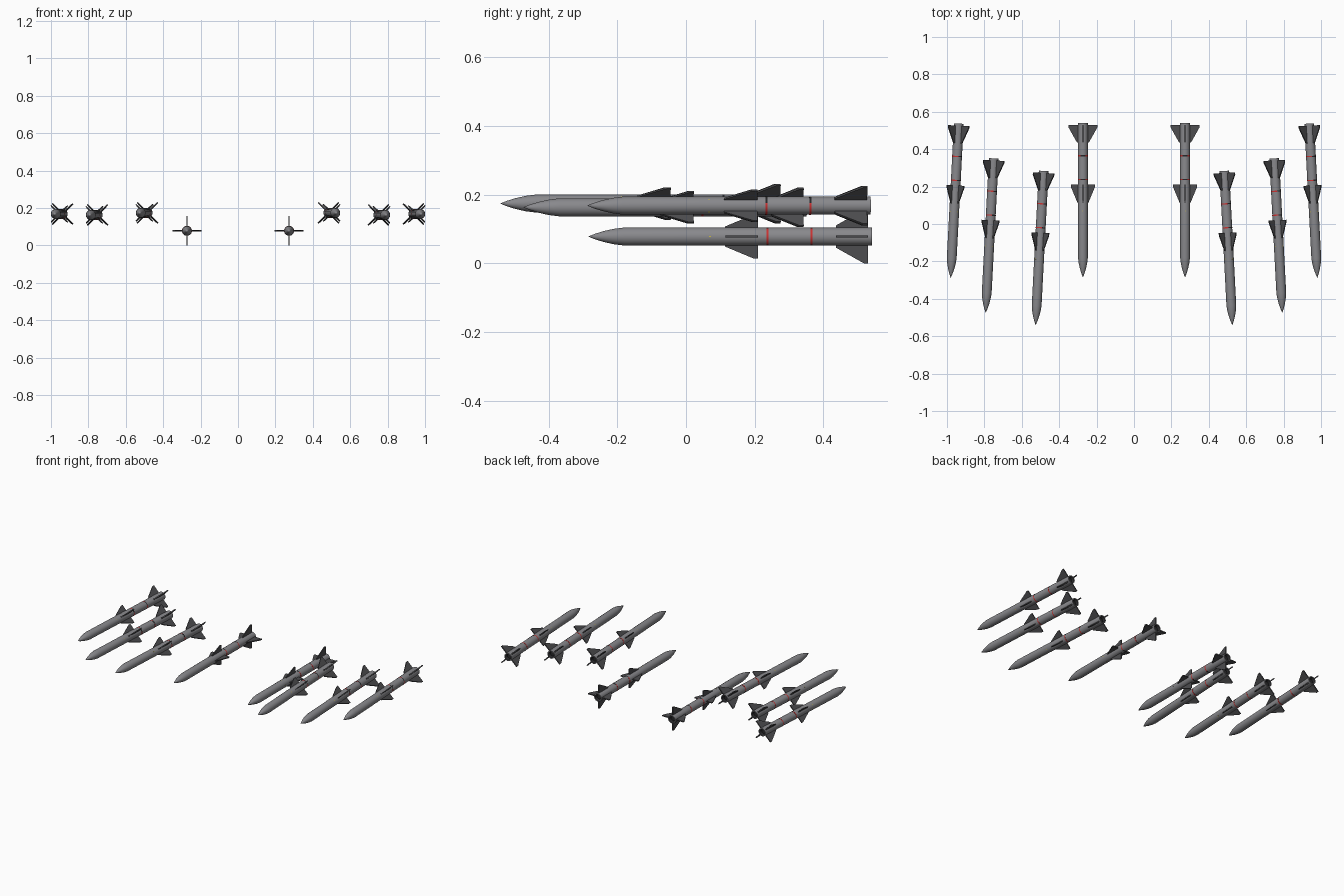
import bpy, bmesh, math
from mathutils import Matrix, Vector

if "Cube" in bpy.data.objects:
    bpy.data.objects.remove(bpy.data.objects["Cube"])


def material(name, rgb):
    m = bpy.data.materials.new(name)
    m.diffuse_color = (*rgb, 1)
    m.use_nodes = True
    m.node_tree.nodes["Principled BSDF"].inputs["Base Color"].default_value = m.diffuse_color
    return m


GREY = material("body grey", (0.25, 0.25, 0.265))
DARK = material("fin dark grey", (0.075, 0.075, 0.08))
BLACK = material("near black", (0.02, 0.02, 0.022))
RED = material("stripe red", (0.6, 0.03, 0.03))
YELLOW = material("mark yellow", (0.6, 0.5, 0.06))

R = 0.0262       # body radius
LENGTH = 0.826   # nose tip to tail
SIDES = 24


def finish(name, bm, mats, mat):
    bmesh.ops.recalc_face_normals(bm, faces=bm.faces)
    me = bpy.data.meshes.new(name)
    bm.transform(mat)
    bm.to_mesh(me)
    bm.free()
    ob = bpy.data.objects.new(name, me)
    bpy.context.collection.objects.link(ob)
    for m in mats:
        me.materials.append(m)
    return ob


def smooth(ob):
    bpy.ops.object.select_all(action='DESELECT')
    ob.select_set(True)
    bpy.context.view_layer.objects.active = ob
    bpy.ops.object.shade_smooth_by_angle(angle=math.radians(35))


def lathe(bm, profile):
    """Spin (distance, radius) points around the local y axis."""
    vs = [bm.verts.new((r, d, 0)) for d, r in profile]
    es = [bm.edges.new(p) for p in zip(vs, vs[1:])]
    bmesh.ops.spin(bm, geom=vs + es, cent=(0, 0, 0), axis=(0, 1, 0),
                   angle=math.tau, steps=SIDES)
    bmesh.ops.remove_doubles(bm, verts=bm.verts, dist=1e-5)


def add_fins(bm, outline, thick):
    """Four flat fins at right angles; outline is (distance, radius)."""
    for k in range(4):
        rot = Matrix.Rotation(k * math.pi / 2, 4, 'Y')
        a = [bm.verts.new(rot @ Vector((r, d, -thick / 2))) for d, r in outline]
        b = [bm.verts.new(rot @ Vector((r, d, thick / 2))) for d, r in outline]
        bm.faces.new(a)
        bm.faces.new(b[::-1])
        n = len(a)
        for i in range(n):
            j = (i + 1) % n
            bm.faces.new((a[i], b[i], b[j], a[j]))


def missile(tag, nose, yaw, roll):
    mat = (Matrix.Translation(nose) @ Matrix.Rotation(yaw, 4, 'Z')
           @ Matrix.Rotation(roll, 4, 'Y'))

    # body with pointed nose and recessed dark nozzle
    bm = bmesh.new()
    lathe(bm, [(0, 0), (0.02, 0.008), (0.045, 0.0158), (0.075, 0.0225), (0.105, R),
               (0.4, R), (LENGTH, R), (LENGTH, 0.02), (LENGTH - 0.015, 0.014),
               (LENGTH - 0.015, 0)])
    for f in bm.faces:
        c = f.calc_center_median()
        f.material_index = int(c.y > LENGTH - 0.02 and c.xz.length < 0.022)
    smooth(finish("body_" + tag, bm, [GREY, BLACK], mat))

    # mid and tail fins
    bm = bmesh.new()
    root = 0.018
    add_fins(bm, [(0.398, root), (0.398, 0.029), (0.482, 0.064),
                  (0.495, 0.064), (0.495, root)], 0.006)
    add_fins(bm, [(0.721, root), (0.721, 0.032), (0.735, 0.04), (0.803, 0.078),
                  (0.815, 0.078), (0.815, root)], 0.007)
    finish("fins_" + tag, bm, [DARK], mat)

    # thin painted bands, red on the diagonals and sides, dark elsewhere
    bm = bmesh.new()
    for d in (0.522, 0.65):
        lathe(bm, [(d - 0.003, R - 0.001), (d - 0.003, R + 0.0006),
                   (d + 0.003, R + 0.0006), (d + 0.003, R - 0.001)])
    for f in bm.faces:
        c = f.calc_center_median()
        f.material_index = int(abs(c.z) > 1.8 * abs(c.x))
    smooth(finish("bands_" + tag, bm, [RED, BLACK], mat))

    # small yellow marks round the body
    bm = bmesh.new()
    for k in range(4):
        bmesh.ops.create_cube(bm, size=1, matrix=Matrix.Rotation(k * math.pi / 2, 4, 'Y')
                              @ Matrix.Translation((R - 0.0005, 0.355, 0))
                              @ Matrix.Diagonal((0.002, 0.006, 0.003, 1)))
    finish("marks_" + tag, bm, [YELLOW], mat)


# nose position (x, y, z), toe-in angle, roll
LAYOUT = [("inner", 0.273, -0.285, 0.078, 0, 0),
          ("second", 0.526, -0.541, 0.174, 3, 45),
          ("third", 0.793, -0.474, 0.163, 3, 45),
          ("outer", 0.980, -0.288, 0.168, 3, 45)]

for tag, x, y, z, yaw, roll in LAYOUT:
    for side, s in (("right", 1), ("left", -1)):
        missile(f"{tag}_{side}", (s * x, y, z), math.radians(s * yaw), math.radians(roll))
